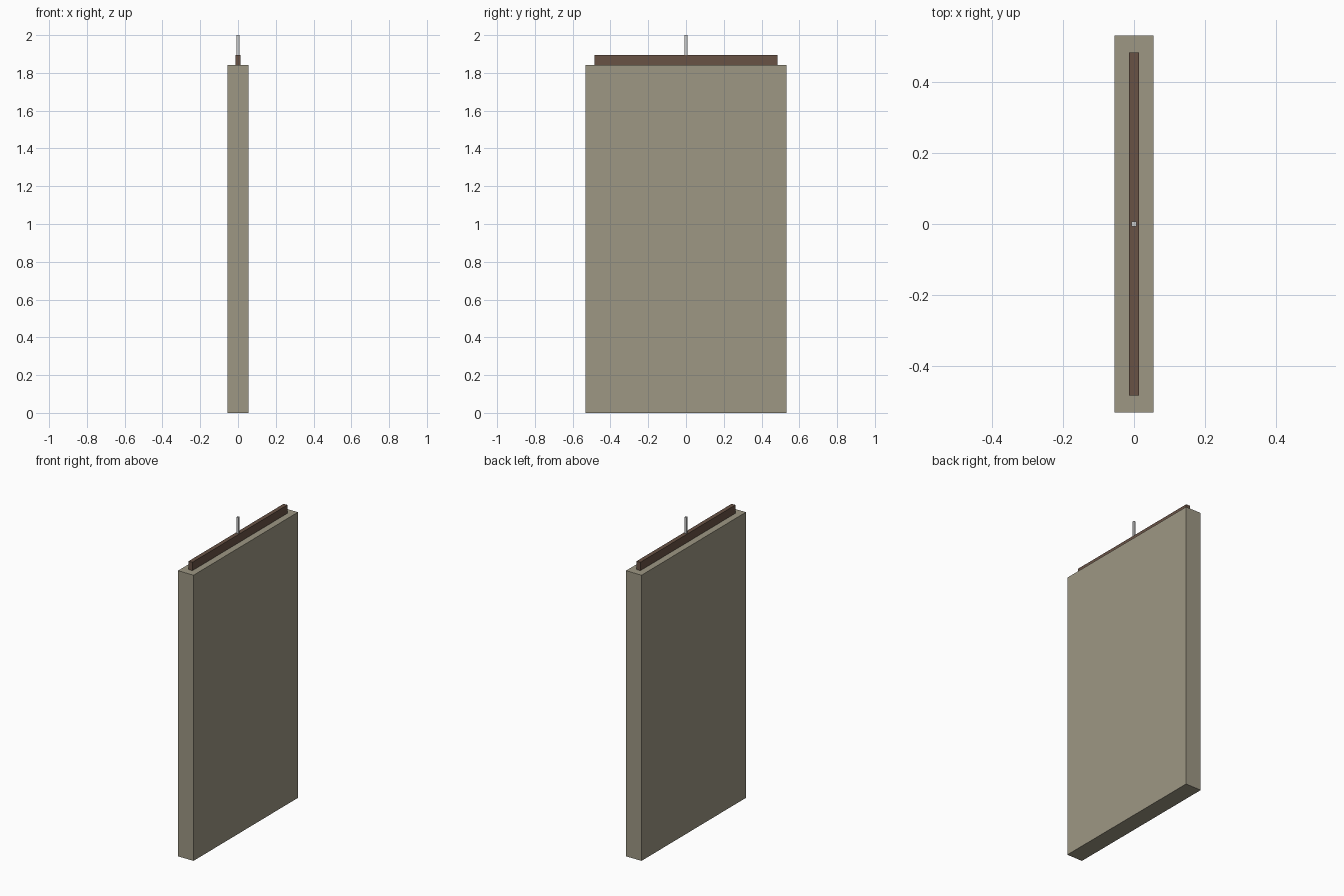
import bpy

if "Cube" in bpy.data.objects:
    bpy.data.objects.remove(bpy.data.objects["Cube"])


def material(name, color):
    mat = bpy.data.materials.new(name)
    mat.diffuse_color = (*color, 1)
    mat.use_nodes = True
    mat.node_tree.nodes["Principled BSDF"].inputs["Base Color"].default_value = mat.diffuse_color
    return mat


def box(name, size_x, size_y, z0, z1, mat=None):
    bpy.ops.mesh.primitive_cube_add(size=1, location=(0, 0, (z0 + z1) / 2))
    obj = bpy.context.object
    obj.name = name
    obj.scale = (size_x, size_y, z1 - z0)
    bpy.ops.object.transform_apply(location=False, rotation=False, scale=True)
    if mat:
        obj.data.materials.append(mat)
    return obj


canvas = material("canvas", (0.34, 0.31, 0.23))
wood = material("dark_wood", (0.14, 0.085, 0.06))

# Tall flat hanging panel
box("hanging_panel", 0.11, 1.064, 0, 1.842, canvas)
# Wooden rail along the top edge
box("top_rail", 0.027, 0.968, 1.842, 1.896, wood)
# Thin square hanger rod
box("hanger_rod", 0.014, 0.014, 1.896, 2.0)
